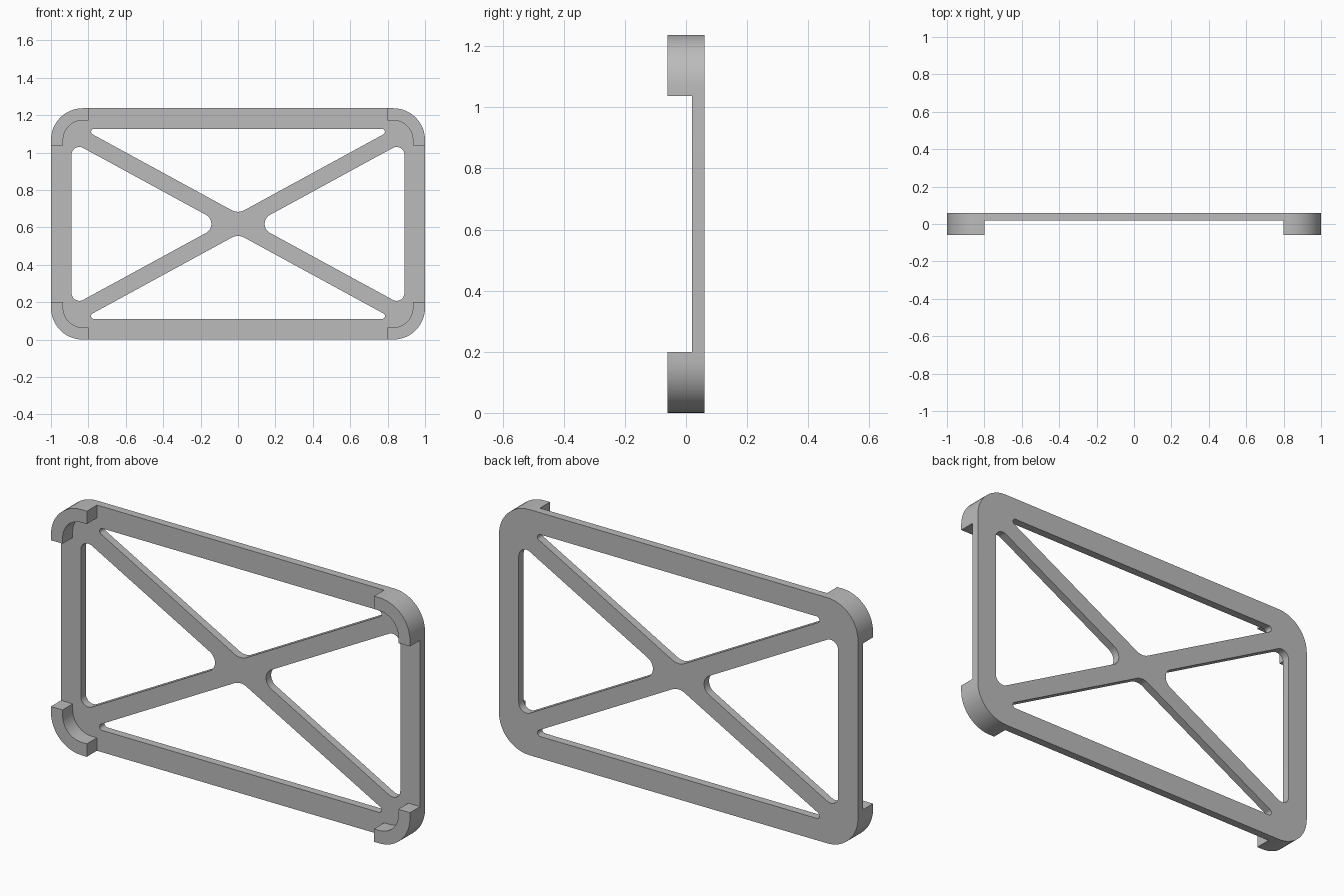
import bpy
import math
from mathutils import Vector

if "Cube" in bpy.data.objects:
    bpy.data.objects.remove(bpy.data.objects["Cube"])

W, H = 1.0, 1.237          # half width, full height
CZ = H / 2                 # centre height
SLOPE = 0.545              # slope of the diagonal struts
LIP = 0.065                # lip thickness
REACH = 0.2                # lip length along each side
R_OUT = 0.17

grey = bpy.data.materials.new("plain grey")
grey.use_nodes = True
COLOUR = (0.5, 0.5, 0.5, 1)
grey.diffuse_color = COLOUR
grey.node_tree.nodes["Principled BSDF"].inputs["Base Color"].default_value = COLOUR


def rounded(corners, steps=12):
    """Outline with a fillet at each (x, z, radius) corner."""
    out = []
    n = len(corners)
    for i, (x, z, r) in enumerate(corners):
        p = Vector((x, z))
        if r == 0:
            out.append(p)
            continue
        a = (Vector(corners[i - 1][:2]) - p).normalized()
        b = (Vector(corners[(i + 1) % n][:2]) - p).normalized()
        half = a.angle(b) / 2
        centre = p + (a + b).normalized() * (r / math.sin(half))
        start = p + a * (r / math.tan(half)) - centre
        end = p + b * (r / math.tan(half)) - centre
        sweep = math.atan2(start.x * end.y - start.y * end.x, start.dot(end))
        for k in range(steps + 1):
            t = sweep * k / steps
            c, s = math.cos(t), math.sin(t)
            out.append(centre + Vector((start.x * c - start.y * s,
                                        start.x * s + start.y * c)))
    return out


def flip(corners, sx, sz):
    return [(x * sx, z * sz, r) for x, z, r in corners]


def slab(name, outlines, y0, y1):
    """Extrude outlines (first outer, rest holes) from y0 to y1."""
    curve = bpy.data.curves.new(name, "CURVE")
    curve.dimensions = "2D"
    curve.fill_mode = "BOTH"
    curve.extrude = (y1 - y0) / 2
    for corners in outlines:
        pts = rounded(corners)
        spline = curve.splines.new("POLY")
        spline.points.add(len(pts) - 1)
        for sp, p in zip(spline.points, pts):
            sp.co = (p.x, p.y, 0, 1)
        spline.use_cyclic_u = True
    obj = bpy.data.objects.new(name, curve)
    bpy.context.collection.objects.link(obj)
    obj.rotation_euler.x = math.pi / 2
    obj.location = (0, (y0 + y1) / 2, CZ)
    bpy.ops.object.select_all(action="DESELECT")
    obj.select_set(True)
    bpy.context.view_layer.objects.active = obj
    bpy.ops.object.convert(target="MESH")
    obj = bpy.context.object
    bpy.ops.object.mode_set(mode="EDIT")
    bpy.ops.mesh.select_all(action="SELECT")
    bpy.ops.mesh.remove_doubles(threshold=0.0001)
    bpy.ops.mesh.normals_make_consistent(inside=False)
    bpy.ops.object.mode_set(mode="OBJECT")
    bpy.ops.object.shade_smooth_by_angle(angle=math.radians(30))
    obj.data.materials.clear()
    obj.data.materials.append(grey)
    return obj


# Braced frame: rounded plate with four triangular openings
outer = [(W, CZ, R_OUT), (-W, CZ, R_OUT), (-W, -CZ, R_OUT), (W, -CZ, R_OUT)]
top_z, tip_z = CZ - 0.11, 0.055
top_x = (top_z - tip_z) / SLOPE
top_hole = [(0, tip_z, 0.07), (top_x, top_z, 0.016), (-top_x, top_z, 0.016)]
side_x, drop = 0.89, 0.045
side_z = side_x * SLOPE - drop
side_hole = [(drop / SLOPE, 0, 0.055), (side_x, -side_z, 0.042), (side_x, side_z, 0.042)]
slab("braced_frame",
     [outer, top_hole, flip(top_hole, 1, -1), side_hole, flip(side_hole, -1, 1)],
     0.02, 0.06)

# Raised lips wrapping the front of each corner
lip = [(W, CZ, R_OUT), (W - REACH, CZ, 0), (W - REACH, CZ - LIP, 0),
       (W - LIP, CZ - LIP, R_OUT - LIP), (W - LIP, CZ - REACH, 0), (W, CZ - REACH, 0)]
for sx, side in ((1, "left"), (-1, "right")):
    for sz, level in ((1, "upper"), (-1, "lower")):
        slab(f"{level}_{side}_corner_lip", [flip(lip, sx, sz)], -0.06, 0.02)
